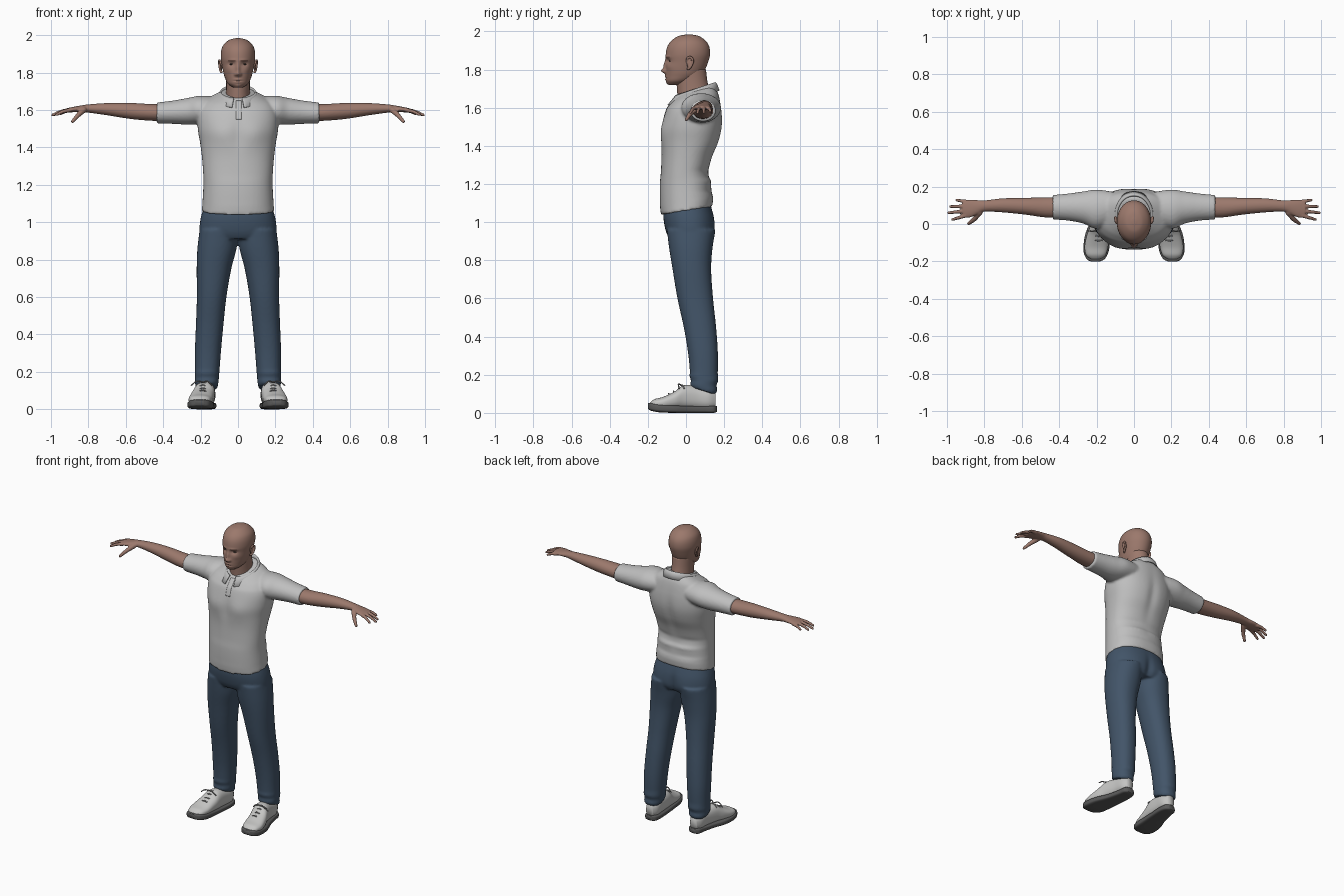
import bpy
import bmesh
import math
from mathutils import Vector, Matrix

if "Cube" in bpy.data.objects:
    bpy.data.objects.remove(bpy.data.objects["Cube"])


def material(name, red, green, blue):
    mat = bpy.data.materials.new(name)
    mat.use_nodes = True
    mat.diffuse_color = (red, green, blue, 1)
    mat.node_tree.nodes["Principled BSDF"].inputs["Base Color"].default_value = (red, green, blue, 1)
    return mat


SKIN = material("skin", .33, .19, .15)
BROW = material("brow_brown", .17, .09, .07)
EYE = material("eye_dark", .06, .045, .04)
SHIRT = material("shirt_grey", .52, .52, .52)
DENIM = material("denim_blue", .055, .09, .14)
SHOE = material("shoe_white", .56, .56, .55)
SOLE = material("sole_grey", .1, .1, .1)
LACE = material("lace_grey", .3, .3, .3)


def smooth_rows(rows, steps):
    """Catmull-Rom interpolation through the given cross-sections."""
    result = []
    last = len(rows) - 1
    for i in range(last):
        quad = [rows[min(max(i + k, 0), last)] for k in (-1, 0, 1, 2)]
        for s in range(steps):
            t = s / steps
            result.append([b + .5 * t * (c - a + t * (2 * a - 5 * b + 4 * c - d + t * (3 * (b - c) + d - a)))
                           for a, b, c, d in zip(*quad)])
    return result + [list(rows[-1])]


def loft(bm, axis, rows, power=2.0, sides=48, steps=6):
    """Skin rounded sections: position, then low and high limits on both other axes."""
    rings = []
    for pos, a_low, a_high, b_low, b_high in smooth_rows(rows, steps):
        ring = []
        for k in range(sides):
            angle = math.tau * k / sides
            c, s = math.cos(angle), math.sin(angle)
            a = (a_low + a_high + (a_high - a_low) * math.copysign(abs(c) ** (2 / power), c)) / 2
            b = (b_low + b_high + (b_high - b_low) * math.copysign(abs(s) ** (2 / power), s)) / 2
            co = {"x": (pos, a, b), "y": (a, pos, b), "z": (a, b, pos)}[axis]
            ring.append(bm.verts.new(co))
        rings.append(ring)
    for low, high in zip(rings, rings[1:]):
        for k in range(sides):
            n = (k + 1) % sides
            bm.faces.new((low[k], low[n], high[n], high[k]))
    bm.faces.new(rings[0])
    bm.faces.new(rings[-1])


def centred(rows):
    return [(z, -half, half, front, back) for z, half, front, back in rows]


def ball(bm, centre, size):
    matrix = Matrix.Translation(centre) @ Matrix.Diagonal((*size, 1))
    bmesh.ops.create_icosphere(bm, subdivisions=2, radius=1, matrix=matrix)


def chain(bm, points, start, end, steps=8):
    """Rounded limb: closely spaced balls along a smooth path."""
    path = smooth_rows(points, steps)
    for i, point in enumerate(path):
        radius = start + (end - start) * i / (len(path) - 1)
        ball(bm, point, (radius,) * 3)


def sculpt(bm, bumps, side):
    """Push the front (-1) or back (1) outward with mirrored soft bumps."""
    for v in bm.verts:
        if v.co.y * side > 0:
            x, z = abs(v.co.x), v.co.z
            v.co.y += side * sum(amount * math.exp(-((x - bx) / wide) ** 2 - ((z - bz) / tall) ** 2)
                                 for bx, bz, wide, tall, amount in bumps)


def finish(bm, name, mats, mirror=False, voxel=0, relax=0):
    bmesh.ops.recalc_face_normals(bm, faces=bm.faces)
    mesh = bpy.data.meshes.new(name)
    bm.to_mesh(mesh)
    bm.free()
    for mat in mats:
        mesh.materials.append(mat)
    mesh.shade_smooth()
    obj = bpy.data.objects.new(name, mesh)
    bpy.context.collection.objects.link(obj)
    if mirror:
        obj.modifiers.new("mirror", "MIRROR").use_mirror_merge = False
    if voxel:
        remesh = obj.modifiers.new("blend", "REMESH")
        remesh.mode = "VOXEL"
        remesh.voxel_size = voxel
        remesh.use_smooth_shade = True
    if relax:
        soften = obj.modifiers.new("soften", "SMOOTH")
        soften.iterations = relax
    return obj


# Head with sculpted face
bm = bmesh.new()
loft(bm, "z", centred([
    (1.72, .025, -.09, -.02), (1.74, .053, -.104, .03), (1.77, .069, -.107, .08), (1.8, .078, -.107, .1),
    (1.84, .086, -.105, .116), (1.88, .092, -.106, .126), (1.92, .089, -.098, .122),
    (1.95, .076, -.078, .104), (1.975, .046, -.042, .07), (1.984, .012, 0, .03)]), sides=160, steps=10)
sculpt(bm, [
    (0, 1.82, .011, .03, .012), (0, 1.793, .013, .012, .018), (.014, 1.79, .007, .008, .007),
    (.034, 1.846, .018, .012, -.01), (.03, 1.866, .025, .007, .004), (0, 1.763, .02, .005, .004),
    (0, 1.748, .017, .005, .004), (0, 1.755, .022, .003, -.004), (0, 1.728, .018, .01, .004),
    (.05, 1.815, .02, .018, .004)], -1)
for face in bm.faces:
    centre = face.calc_center_median()
    brow = centre.y < -.05 and .014 < abs(centre.x) < .054 and 1.861 < centre.z < 1.869
    face.material_index = int(brow)
finish(bm, "head", [SKIN, BROW])

# Neck
bm = bmesh.new()
loft(bm, "z", centred([(1.6, .07, -.04, .14), (1.68, .064, -.046, .125),
                       (1.74, .063, -.05, .112), (1.8, .065, -.05, .105)]))
finish(bm, "neck", [SKIN])

# Eyes
bm = bmesh.new()
ball(bm, (.034, -.083, 1.845), (.012, .008, .0045))
finish(bm, "eyes", [EYE], mirror=True)

# Ears: curled rim around a thin shell
bm = bmesh.new()
chain(bm, [(.089, .005, 1.84), (.096, .008, 1.86), (.1, .025, 1.865), (.1, .036, 1.845),
           (.095, .024, 1.815), (.088, .01, 1.803)], .006, .007)
ball(bm, (.09, .018, 1.836), (.007, .016, .028))
finish(bm, "ears", [SKIN], mirror=True, voxel=.003, relax=2)

# Bare arms with palms, fingers and thumbs
bm = bmesh.new()
loft(bm, "x", [
    (.36, .035, .145, 1.54, 1.63), (.47, .035, .142, 1.543, 1.632), (.58, .05, .14, 1.553, 1.638),
    (.7, .062, .137, 1.572, 1.637), (.8, .066, .126, 1.586, 1.63), (.84, .05, .128, 1.588, 1.624),
    (.88, .034, .13, 1.588, 1.617), (.915, .036, .125, 1.588, 1.61)])
for knuckle, tip in [((.9, .045, 1.599), (.97, .024, 1.575)), ((.9, .07, 1.601), (.992, .06, 1.573)),
                     ((.9, .095, 1.6), (.982, .093, 1.575)), ((.89, .118, 1.597), (.948, .128, 1.58))]:
    middle = (Vector(knuckle) + Vector(tip)) / 2 + Vector((0, 0, .005))
    chain(bm, [knuckle, tuple(middle), tip], .012, .008)
chain(bm, [(.825, .062, 1.6), (.855, .025, 1.572), (.885, .002, 1.538)], .017, .009)
finish(bm, "arms", [SKIN], mirror=True, voxel=.005, relax=2)

# Polo shirt: torso and sleeves blended together
bm = bmesh.new()
loft(bm, "z", centred([
    (1.06, .193, -.132, .138), (1.12, .189, -.137, .142), (1.2, .185, -.137, .13), (1.26, .186, -.132, .118),
    (1.34, .192, -.129, .138), (1.42, .202, -.13, .172), (1.5, .215, -.128, .19), (1.58, .214, -.108, .188),
    (1.64, .185, -.08, .175), (1.67, .14, -.06, .16), (1.695, .085, -.04, .14)]), power=2.3, sides=96)
sculpt(bm, [(.09, 1.47, .06, .06, .008), (0, 1.47, .03, .1, -.006)], -1)
sculpt(bm, [(.0, 1.45, .03, .12, -.01), (.06, 1.215, .1, .012, .008), (.08, 1.165, .1, .012, -.006),
            (.1, 1.27, .08, .014, -.005)], 1)
for v in bm.verts:
    if v.co.z > 1.6:
        v.co.z += (v.co.y - .05) * 3 * (v.co.z - 1.6)
    elif v.co.z < 1.11:
        v.co.z += v.co.y * .16
for side in (-1, 1):
    arm = bmesh.new()
    loft(bm, "x", [(side * x, *rest) for x, *rest in [
        (.1, .01, .17, 1.54, 1.67), (.2, -.025, .184, 1.525, 1.676), (.27, .002, .174, 1.522, 1.664),
        (.35, .018, .163, 1.526, 1.65), (.435, .024, .155, 1.528, 1.64)]])
    arm.free()
shirt = finish(bm, "polo_shirt", [SHIRT], voxel=.008, relax=4)

# Folded collar: stand, crest and spread flap
bm = bmesh.new()
columns = []
for i in range(49):
    angle = math.radians(-166 + 332 * i / 48)
    front = (1 - math.cos(angle)) / 2
    crest = 1.7 + .035 * math.cos(angle)
    column = []
    for spread, drop in [(-.006, .05), (-.003, .01), (.003, 0), (.012, .012),
                         (.024 + .022 * front ** 3, .045 + .006 * front ** 4)]:
        column.append(bm.verts.new(((.09 + spread) * math.sin(angle),
                                    .048 + (.104 + spread) * math.cos(angle), crest - drop)))
    columns.append(column)
for left, right in zip(columns, columns[1:]):
    for k in range(4):
        bm.faces.new((left[k], right[k], right[k + 1], left[k + 1]))
collar = finish(bm, "collar", [SHIRT])
collar.modifiers.new("thickness", "SOLIDIFY").thickness = .006

# Button placket lying on the chest
bm = bmesh.new()
bmesh.ops.create_grid(bm, x_segments=4, y_segments=16, size=.5)
for v in bm.verts:
    v.co = (.004 + v.co.x * .03, -.2, 1.6 + v.co.y * .1)
placket = finish(bm, "placket", [SHIRT])
wrap = placket.modifiers.new("lie_on_shirt", "SHRINKWRAP")
wrap.target = shirt
wrap.wrap_method = "PROJECT"
wrap.use_project_y = True
wrap.use_project_x = wrap.use_project_z = False
wrap.use_positive_direction = True
wrap.offset = .002
placket.modifiers.new("thickness", "SOLIDIFY").thickness = .006

# Jeans: hips and two legs blended together
bm = bmesh.new()
loft(bm, "z", centred([(.91, .19, -.085, .13), (.95, .206, -.105, .148),
                       (1.02, .2, -.118, .148), (1.09, .18, -.115, .13)]), power=2.3)
for side in (-1, 1):
    first = len(bm.verts)
    loft(bm, "z", [(z, side * inner, side * outer, *rest) for z, inner, outer, *rest in [
        (.115, .11, .226, .03, .155), (.15, .104, .23, .022, .162), (.22, .098, .23, .02, .167),
        (.32, .09, .23, .01, .167), (.45, .078, .225, -.012, .158), (.6, .062, .22, -.045, .142),
        (.75, .036, .221, -.07, .132), (.86, .008, .217, -.088, .138), (.96, .0, .205, -.1, .148)]], power=2.2)
for v in bm.verts:
    if v.co.z < .2:
        v.co.z -= (v.co.y - .09) * .3
        v.co.y += .004 * math.sin(v.co.z * 120)
sculpt(bm, [(.09, .95, .06, .06, .006), (0, .95, .02, .08, -.012)], 1)
finish(bm, "jeans", [DENIM], mirror=False, voxel=.008, relax=4)

# Shoe uppers
bm = bmesh.new()
loft(bm, "y", [
    (-.188, .18, .232, .03, .055), (-.165, .152, .256, .025, .072), (-.12, .138, .264, .02, .084),
    (-.06, .13, .252, .02, .112), (-.01, .124, .234, .02, .145), (.06, .122, .216, .02, .14),
    (.12, .122, .208, .02, .125), (.156, .14, .19, .03, .105)], power=2.4)
finish(bm, "shoes", [SHOE], mirror=True)

# Shoe soles with a lifted toe
bm = bmesh.new()
loft(bm, "y", [
    (-.2, .182, .232, .022, .05), (-.185, .155, .255, .012, .052), (-.14, .134, .27, .003, .046),
    (-.06, .126, .262, 0, .04), (.02, .12, .232, 0, .036), (.1, .116, .212, 0, .036),
    (.145, .124, .204, 0, .038), (.162, .145, .185, .005, .036)], power=4)
finish(bm, "soles", [SOLE], mirror=True)

# Laces across the instep and a small bow
bm = bmesh.new()
for y, z in [(-.09, .102), (-.065, .114), (-.04, .13), (-.018, .145)]:
    chain(bm, [(.158, y + .008, z - .016), (.188, y, z), (.222, y + .008, z - .016)], .0045, .0045, 10)
for end in (.14, .25):
    chain(bm, [(.186, -.025, .145), ((.186 + end) / 2, -.04, .15), (end, -.035, .128)], .0045, .004, 10)
finish(bm, "laces", [LACE], mirror=True, voxel=.003, relax=1)
